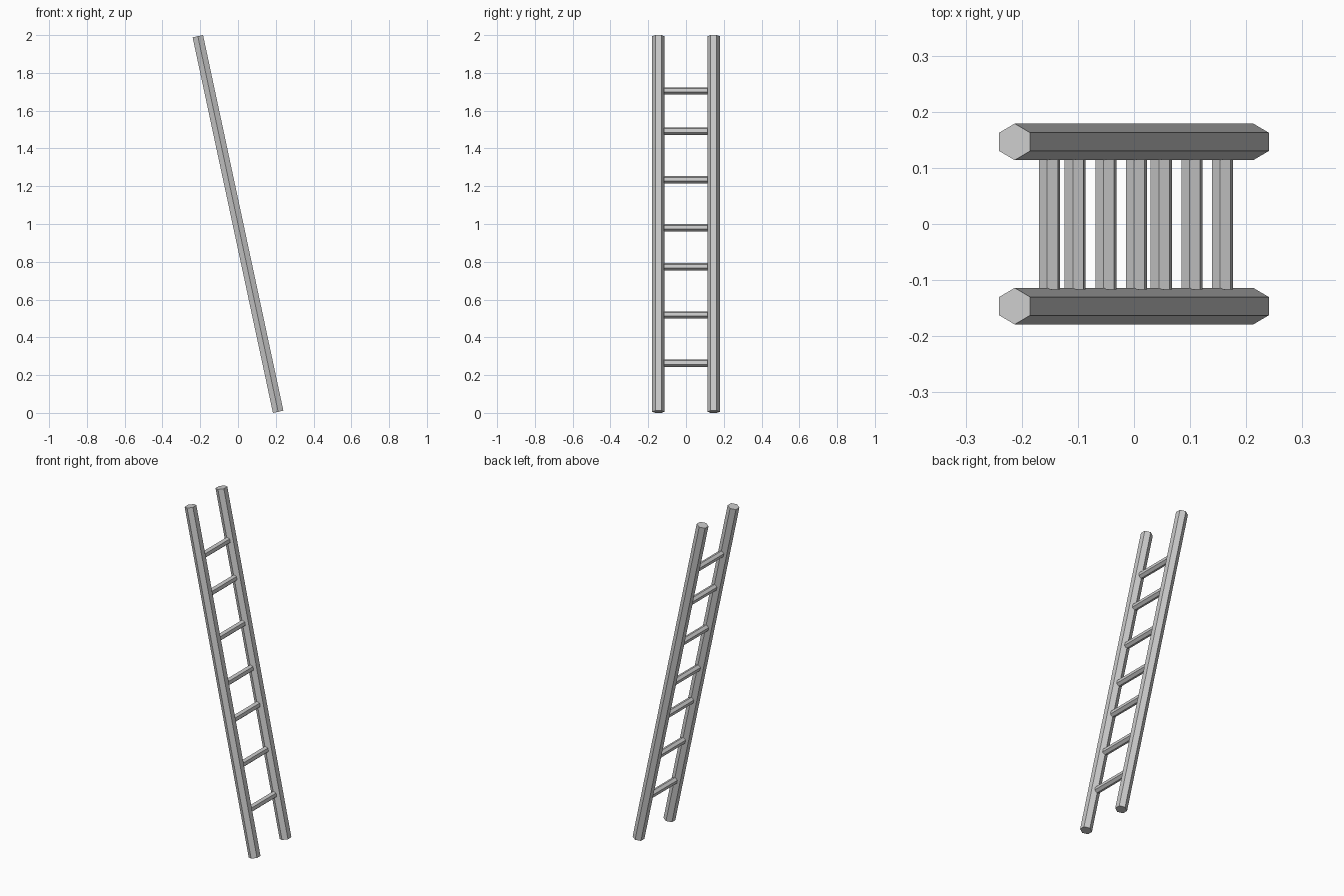
import bpy
import math

if "Cube" in bpy.data.objects:
    bpy.data.objects.remove(bpy.data.objects["Cube"])

LEAN = math.atan2(0.4252, 1.988)   # ladder leans back towards -x
RAIL_R = 0.0326
RUNG_R = 0.0198
RAIL_Y = 0.1464
# rail length so the tilted end caps span exactly z = 0..2
RAIL_LEN = 2 * (1 - RAIL_R * math.cos(math.pi / 6) * math.sin(LEAN)) / math.cos(LEAN)


def hex_bar(name, radius, length, location, rotation):
    bpy.ops.mesh.primitive_cylinder_add(vertices=6, radius=radius, depth=length,
                                        location=location, rotation=rotation)
    bpy.context.object.name = name


# Two leaning side rails
for name, y in (("rail_front", -RAIL_Y), ("rail_back", RAIL_Y)):
    hex_bar(name, RAIL_R, RAIL_LEN, (0, y, 1), (0, -LEAN, 0))

# Seven unevenly spaced rungs between the rails
for i, z in enumerate((0.263, 0.518, 0.773, 0.98, 1.234, 1.491, 1.704), 1):
    x = (1 - z) * math.tan(LEAN)
    hex_bar(f"rung_{i}", RUNG_R, 0.232, (x, -0.001, z), (math.pi / 2, -LEAN, 0))
